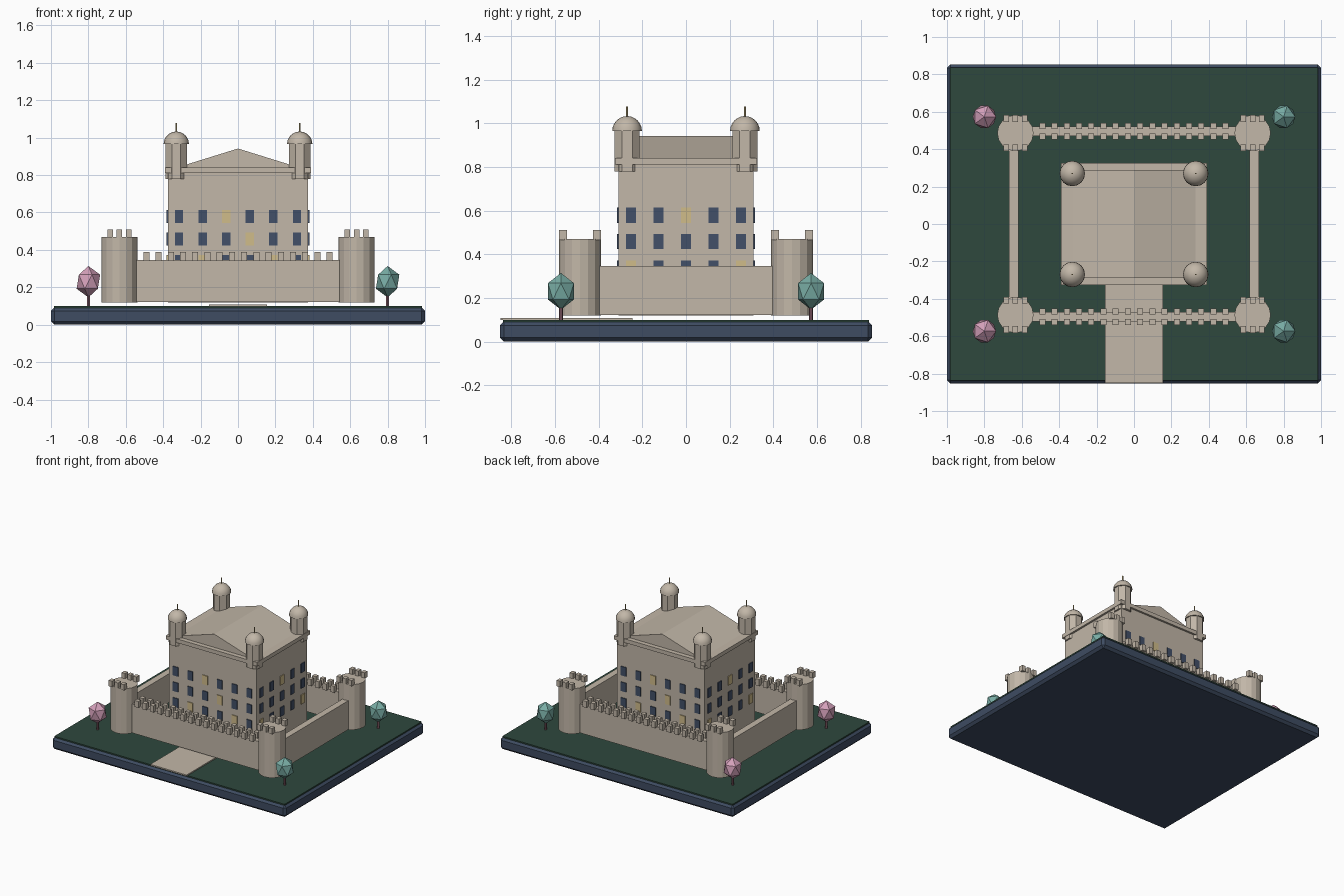
import bpy, bmesh, math

if "Cube" in bpy.data.objects:
    bpy.data.objects.remove(bpy.data.objects["Cube"])


def mat(name, r, g, b):
    lin = [((c / 255 + 0.055) / 1.055) ** 2.4 for c in (r, g, b)]
    m = bpy.data.materials.new(name)
    m.diffuse_color = (*lin, 1)
    m.use_nodes = True
    m.node_tree.nodes["Principled BSDF"].inputs["Base Color"].default_value = m.diffuse_color
    return m


STONE = mat("stone", 194, 183, 168)
GRASS = mat("dark_grass", 46, 72, 61)
BASE = mat("slate_blue", 62, 76, 98)
GLASS = mat("window_blue", 66, 80, 104)
LIT = mat("lit_window", 208, 188, 138)
TEAL = mat("teal_leaves", 120, 172, 164)
PINK = mat("pink_leaves", 212, 160, 186)
TRUNK = mat("trunk_mauve", 138, 96, 108)


def finish(name, bm, m):
    bmesh.ops.recalc_face_normals(bm, faces=bm.faces)
    me = bpy.data.meshes.new(name)
    bm.to_mesh(me)
    bm.free()
    me.materials.append(m)
    ob = bpy.data.objects.new(name, me)
    bpy.context.collection.objects.link(ob)
    return ob


def add_box(bm, x0, x1, y0, y1, z0, z1):
    vs = bmesh.ops.create_cube(bm, size=1)["verts"]
    for v in vs:
        v.co.x = x1 if v.co.x > 0 else x0
        v.co.y = y1 if v.co.y > 0 else y0
        v.co.z = z1 if v.co.z > 0 else z0


def box(name, m, *dims):
    bm = bmesh.new()
    add_box(bm, *dims)
    return finish(name, bm, m)


def cyl(name, m, x, y, r, z0, z1, n, turn=0.0):
    bm = bmesh.new()
    bmesh.ops.create_cone(bm, cap_ends=True, segments=n, radius1=r, radius2=r, depth=z1 - z0)
    for v in bm.verts:
        a = math.atan2(v.co.y, v.co.x) + turn
        v.co = (x + r * math.cos(a), y + r * math.sin(a), v.co.z + (z0 + z1) / 2)
    return finish(name, bm, m)


# Base plinth with chamfered edges, lawn and path
bm = bmesh.new()
add_box(bm, -1, 1, -0.853, 0.853, 0, 0.092)
bmesh.ops.bevel(bm, geom=bm.edges[:], offset=0.018, segments=1, affect='EDGES')
finish("base_plinth", bm, BASE)
box("lawn", GRASS, -0.985, 0.985, -0.838, 0.838, 0.085, 0.099)
box("path", STONE, -0.155, 0.155, -0.85, -0.245, 0.098, 0.108)

# Curtain walls
for s, side in ((-1, "left"), (1, "right")):
    box(side + "_wall", STONE, s * 0.643 - 0.025, s * 0.643 + 0.025, -0.47, 0.47, 0.122, 0.345)
for s, side in ((-1, "front"), (1, "back")):
    yc = s * 0.496
    box(side + "_wall", STONE, -0.6, 0.6, yc - 0.025, yc + 0.025, 0.122, 0.345)
    # Double row of wall merlons
    bm = bmesh.new()
    for i in range(16):
        x = -0.49 + i * 0.98 / 15
        for dy in (-0.029, 0.029):
            add_box(bm, x - 0.016, x + 0.016, yc + dy - 0.016, yc + dy + 0.016, 0.34, 0.39)
    finish(side + "_wall_merlons", bm, STONE)

# Corner towers, keep turrets and trees, one per quadrant
for sx in (-1, 1):
    for sy in (-1, 1):
        tag = ("front_" if sy < 0 else "back_") + ("left" if sx < 0 else "right")
        x, y = sx * 0.634, sy * 0.486
        cyl(tag + "_tower", STONE, x, y, 0.097, 0.12, 0.47, 16)
        bm = bmesh.new()
        for dx in (-0.05, 0, 0.05):
            for dy in (-0.078, 0.078):
                add_box(bm, x + dx - 0.015, x + dx + 0.015,
                        y + dy - 0.018, y + dy + 0.018, 0.465, 0.51)
        finish(tag + "_tower_merlons", bm, STONE)

        # Turret with dome and finial
        x, y = sx * 0.33, sy * 0.27
        cyl(tag + "_turret", STONE, x, y, 0.062, 0.78, 0.968, 8, math.pi / 8)
        bm = bmesh.new()
        bmesh.ops.create_uvsphere(bm, u_segments=16, v_segments=12, radius=0.068)
        low = [v for v in bm.verts if v.co.z < -0.001]
        bmesh.ops.delete(bm, geom=low, context='VERTS')
        rim = [e for e in bm.edges if e.is_boundary]
        bmesh.ops.contextual_create(bm, geom=rim)
        bmesh.ops.translate(bm, verts=bm.verts, vec=(x, y, 0.965))
        dome = finish(tag + "_dome", bm, STONE)
        for p in dome.data.polygons:
            p.use_smooth = len(p.vertices) < 5
        cyl(tag + "_finial", LIT, x, y, 0.004, 1.025, 1.078, 6)

        # Tree
        x, y = sx * 0.8, sy * 0.573
        cyl(tag + "_trunk", TRUNK, x, y, 0.009, 0.095, 0.18, 6)
        bm = bmesh.new()
        bmesh.ops.create_icosphere(bm, subdivisions=1, radius=0.07)
        for v in bm.verts:
            v.co = (v.co.x + x, v.co.y + y, v.co.z * 1.2 + 0.23)
        finish(tag + "_tree_crown", bm, PINK if sx < 0 else TEAL)

# Keep body, cornice and gabled roof
box("keep", STONE, -0.375, 0.375, -0.31, 0.31, 0.12, 0.82)
box("cornice", STONE, -0.39, 0.39, -0.325, 0.325, 0.81, 0.84)
bm = bmesh.new()
ends = [[bm.verts.new(p) for p in ((-0.335, y, 0.838), (0.335, y, 0.838), (0, y, 0.942))]
        for y in (-0.29, 0.29)]
for e in ends:
    bm.faces.new(e)
for i in range(3):
    j = (i + 1) % 3
    bm.faces.new((ends[0][i], ends[0][j], ends[1][j], ends[1][i]))
finish("gable_roof", bm, STONE)

# Window plates: rows from the bottom; lit cells given as (row, column)
LIT_LONG = {(2, 2), (1, 3), (0, 1), (0, 4)}
LIT_SHORT = {(2, 2), (0, 0), (0, 4)}
faces = (("front", 0, 6, 0.31, LIT_LONG), ("right", 1, 5, 0.375, LIT_SHORT),
         ("back", 2, 6, 0.31, LIT_LONG), ("left", 3, 5, 0.375, LIT_SHORT))
for side, turn, cols, dist, lit in faces:
    for kind, m, want in (("dark", GLASS, False), ("lit", LIT, True)):
        bm = bmesh.new()
        for row in range(3):
            for c in range(cols):
                if ((row, c) in lit) == want:
                    u, z = (c - (cols - 1) / 2) * 0.126, 0.337 + row * 0.121
                    add_box(bm, u - 0.022, u + 0.022, -dist - 0.006, -dist + 0.003,
                            z - 0.035, z + 0.035)
        a = turn * math.pi / 2
        for v in bm.verts:
            x, y = v.co.x, v.co.y
            v.co.x = x * math.cos(a) - y * math.sin(a)
            v.co.y = x * math.sin(a) + y * math.cos(a)
        finish(f"{side}_{kind}_windows", bm, m)
